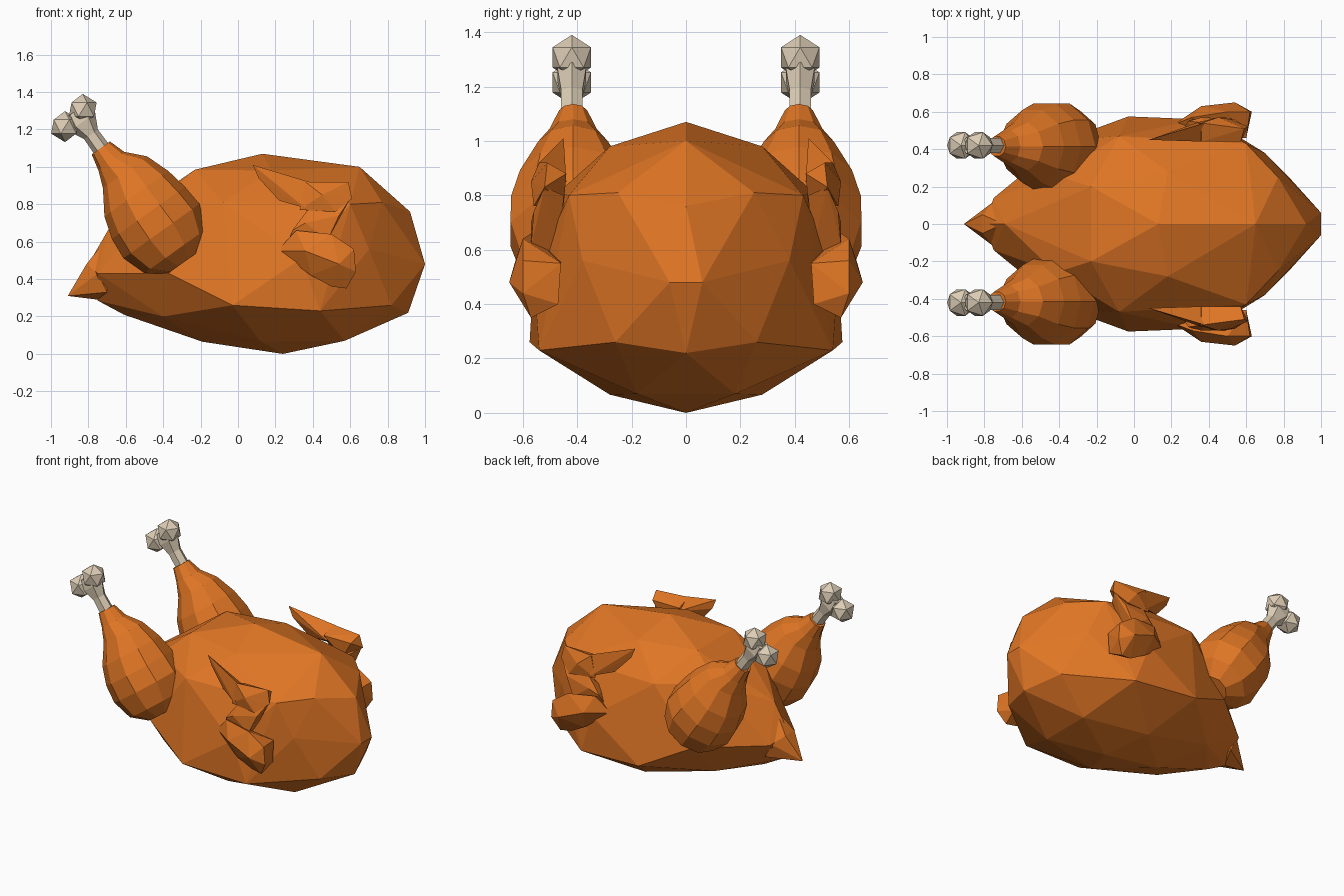
import bpy, bmesh, math
from mathutils import Vector


def material(name, rgb):
    m = bpy.data.materials.new(name)
    m.diffuse_color = (*rgb, 1)
    return m


SKIN = material("roasted skin", (0.74, 0.18, 0.018))
BONE = material("bone", (0.72, 0.61, 0.46))


def finish(name, bm, mat):
    bmesh.ops.recalc_face_normals(bm, faces=bm.faces)
    me = bpy.data.meshes.new(name)
    bm.to_mesh(me)
    bm.free()
    me.materials.append(mat)
    ob = bpy.data.objects.new(name, me)
    bpy.context.collection.objects.link(ob)
    return ob


def hull(name, pts, mat):
    """Faceted solid wrapped round a few points."""
    bm = bmesh.new()
    for p in pts:
        bm.verts.new(p)
    r = bmesh.ops.convex_hull(bm, input=bm.verts)
    loose = {v for v in r["geom_interior"] + r["geom_unused"]
             if isinstance(v, bmesh.types.BMVert)}
    bmesh.ops.delete(bm, geom=list(loose), context='VERTS')
    return finish(name, bm, mat)


def both(pts):
    return [(x, s * y, z) for x, y, z in pts for s in ((1, -1) if y else (1,))]


def revolve(name, origin, axis, rings, sides, mat):
    """Rings of (distance along axis, radius, shift, sideways radius)."""
    bm = bmesh.new()
    d = Vector(axis).normalized()
    p = Vector((d.z, 0, -d.x))
    loops = []
    for t, r, c, w in rings:
        loop = []
        for i in range(sides):
            a = 2 * math.pi * i / sides
            q = Vector(origin) + d * t + p * (c + r * math.cos(a))
            q.y += w * math.sin(a)
            loop.append(bm.verts.new(q))
        loops.append(loop)
    for a, b in zip(loops, loops[1:]):
        for i in range(sides):
            j = (i + 1) % sides
            bm.faces.new((a[i], a[j], b[j], b[i]))
    bm.faces.new(loops[0])
    bm.faces.new(loops[-1])
    return finish(name, bm, mat)


def knob(name, centre, radius):
    bm = bmesh.new()
    bmesh.ops.create_icosphere(bm, subdivisions=1, radius=radius)
    bmesh.ops.translate(bm, vec=centre, verts=bm.verts)
    return finish(name, bm, BONE)


# Body: a stretched icosphere given as half its corners, bottom to top
body = [(0.24, 0, 0),
        (-0.19, 0, 0.065), (0.12, 0.28, 0.067), (0.57, 0.18, 0.07),
        (0.91, 0, 0.22), (0.82, 0.26, 0.26), (0.44, 0.54, 0.23),
        (-0.03, 0.575, 0.26), (-0.4, 0.25, 0.2), (-0.61, 0, 0.21),
        (1.0, 0.06, 0.48), (0.7, 0.38, 0.56), (0.34, 0.56, 0.51),
        (-0.37, 0.45, 0.43), (-0.75, 0.14, 0.43), (-0.8, 0, 0.48),
        (-0.75, 0, 0.285), (0.92, 0, 0.76), (0.77, 0.25, 0.81),
        (0.6, 0.43, 0.8), (-0.08, 0.47, 0.81), (-0.42, 0.26, 0.82),
        (-0.69, 0, 0.67), (0.65, 0, 1.0), (0.18, 0.28, 0.98),
        (-0.23, 0.2, 0.985), (0.13, 0, 1.07)]
hull("body", both(body), SKIN)
# Pointed tail
hull("tail", both([(-0.91, 0, 0.31), (-0.81, 0.05, 0.48), (-0.75, 0.12, 0.43),
                   (-0.75, 0, 0.29), (-0.7, 0, 0.62), (-0.7, 0.12, 0.33)]),
     SKIN)

# Wing: folded in a Z, from pointed tip down to the shoulder
wing = {
    "wing_tip": [(0.08, 0.45, 1.01), (0.2, 0.48, 0.95), (0.11, 0.45, 0.94),
                 (0.38, 0.54, 0.92), (0.36, 0.55, 0.78), (0.22, 0.48, 0.82),
                 (0.38, 0.44, 0.85)],
    "wing_middle": [(0.36, 0.54, 0.92), (0.59, 0.51, 0.92), (0.61, 0.52, 0.83),
                    (0.52, 0.56, 0.76), (0.33, 0.54, 0.77), (0.45, 0.57, 0.85),
                    (0.36, 0.44, 0.88), (0.57, 0.44, 0.88), (0.5, 0.45, 0.76)],
    "wing_elbow": [(0.6, 0.52, 0.83), (0.38, 0.54, 0.78), (0.54, 0.56, 0.74),
                   (0.48, 0.57, 0.61), (0.29, 0.55, 0.66), (0.27, 0.52, 0.6),
                   (0.36, 0.57, 0.7), (0.45, 0.46, 0.58), (0.33, 0.46, 0.68),
                   (0.56, 0.45, 0.8)],
    "wing_shoulder": [(0.21, 0.53, 0.55), (0.31, 0.57, 0.66), (0.5, 0.6, 0.64),
                      (0.62, 0.6, 0.56), (0.63, 0.6, 0.44), (0.58, 0.57, 0.35),
                      (0.5, 0.56, 0.36), (0.39, 0.57, 0.42), (0.54, 0.65, 0.48),
                      (0.36, 0.63, 0.55), (0.3, 0.46, 0.58), (0.6, 0.47, 0.4),
                      (0.6, 0.46, 0.55)],
}
# Drumstick and bone profiles
axis = (-0.58, 0, 0.81)
meat = [(-0.225, 0.1, 0, 0.11), (-0.15, 0.2, 0, 0.2),
        (-0.02, 0.25, 0.005, 0.242), (0.1, 0.24, 0.005, 0.24),
        (0.22, 0.21, 0.012, 0.205), (0.35, 0.145, 0.03, 0.135),
        (0.44, 0.085, 0.005, 0.09), (0.53, 0.06, 0, 0.055)]
shank = [(0.48, 0.048, 0, 0.048), (0.62, 0.045, 0, 0.045),
         (0.7, 0.085, 0, 0.06), (0.77, 0.06, 0, 0.05)]

for side, s in (("left", 1), ("right", -1)):
    for name, pts in wing.items():
        hull(f"{side}_{name}", [(x, s * y, z) for x, y, z in pts], SKIN)
    hip = (-0.425, s * 0.415, 0.67)
    revolve(f"{side}_drumstick", hip, axis, meat, 10, SKIN)
    revolve(f"{side}_leg_bone", (hip[0], s * 0.42, hip[2]), axis, shank, 6, BONE)
    # Two knuckles on the bone end
    knob(f"{side}_knuckle_lower", (-0.925, s * 0.42, 1.215), 0.083)
    knob(f"{side}_knuckle_upper", (-0.83, s * 0.42, 1.307), 0.083)
